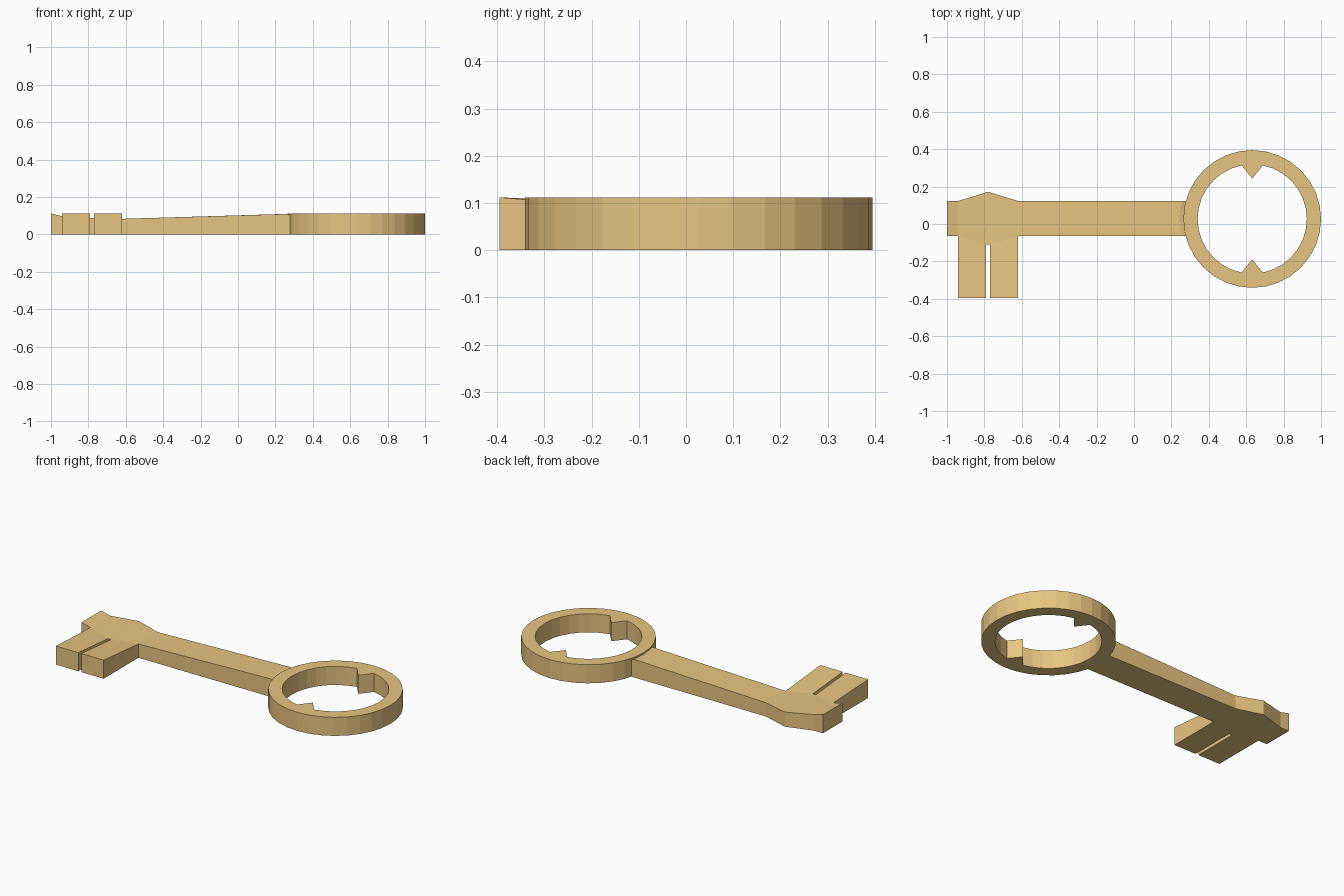
import bpy, bmesh, math

if "Cube" in bpy.data.objects:
    bpy.data.objects.remove(bpy.data.objects["Cube"])

brass = bpy.data.materials.new("brass")
brass.diffuse_color = (0.80, 0.56, 0.22, 1)
brass.use_nodes = True
brass.node_tree.nodes["Principled BSDF"].inputs["Base Color"].default_value = brass.diffuse_color


def slab(name, pts, faces):
    """Plate from named top points: flat base at z=0, walls along open edges."""
    bm = bmesh.new()
    top = {k: bm.verts.new(p) for k, p in pts.items()}
    low = {k: bm.verts.new((p[0], p[1], 0)) for k, p in pts.items()}
    edges = {(f[i - 1], f[i]) for f in faces for i in range(len(f))}
    for f in faces:
        bm.faces.new([top[k] for k in f])
        bm.faces.new([low[k] for k in reversed(f)])
    for a, b in edges:
        if (b, a) not in edges:
            bm.faces.new((top[b], top[a], low[a], low[b]))
    bmesh.ops.recalc_face_normals(bm, faces=bm.faces)
    me = bpy.data.meshes.new(name)
    bm.to_mesh(me)
    bm.free()
    me.materials.append(brass)
    ob = bpy.data.objects.new(name, me)
    bpy.context.collection.objects.link(ob)
    return ob


CX, CY, H, N = 0.632, 0.027, 0.112, 32
RO, RI = 0.368, 0.292

# ring handle with two pointed inner teeth
pts, faces = {}, []
for i in range(N):
    a = 2 * math.pi * i / N
    for tag, r in (("o", RO), ("i", RI)):
        pts[tag, i] = (CX + r * math.cos(a), CY + r * math.sin(a), H)
    j = (i + 1) % N
    faces.append([("i", i), ("o", i), ("o", j), ("i", j)])
for k, s in ((N // 4, 1), (3 * N // 4, -1)):
    pts["tip", k] = (CX, CY + s * 0.216, H)
    faces.append([("tip", k), ("i", k - 1), ("i", k), ("i", k + 1)])
slab("ring_handle", pts, faces)

# shaft, angular head and the two bit prongs
yt, yb = 0.123, -0.064
p = {
    "a0": (-1, yt, H), "a1": (-1, yb, H),
    "h1": (-0.94, yt, 0.097), "h2": (-0.78, 0.172, 0.088),
    "h3": (-0.62, yt, 0.083), "h4": (-0.62, yb, 0.083),
    "h5": (-0.77, -0.11, 0.088), "h6": (-0.79, -0.11, 0.088),
    "h7": (-0.94, yb, 0.097),
    "t1": (-0.94, -0.395, H), "t2": (-0.79, -0.395, H),
    "t3": (-0.77, -0.395, H), "t4": (-0.62, -0.395, H),
}
f = [
    ["a0", "a1", "h7", "h1"],
    ["h1", "h7", "h6", "h2"], ["h2", "h6", "h5"], ["h2", "h5", "h4", "h3"],
    ["h7", "t1", "t2", "h6"], ["h5", "t3", "t4", "h4"],
]
# curved groove where the shaft meets the ring
ys = (yb, -0.03, 0.03, 0.09, yt)
xs = (0.262, 0.247, 0.243, 0.247, 0.262)
for i, (x, y) in enumerate(zip(xs, ys)):
    p["c", i] = (x, y, 0.109)
    p["r", i] = (CX - math.sqrt((RO - 0.004) ** 2 - (y - CY) ** 2), y, 0.102)
    if i:
        f.append([("c", i - 1), ("r", i - 1), ("r", i), ("c", i)])
f.append(["h3", "h4"] + [("c", i) for i in range(5)])
slab("shaft_and_bit", p, f)
